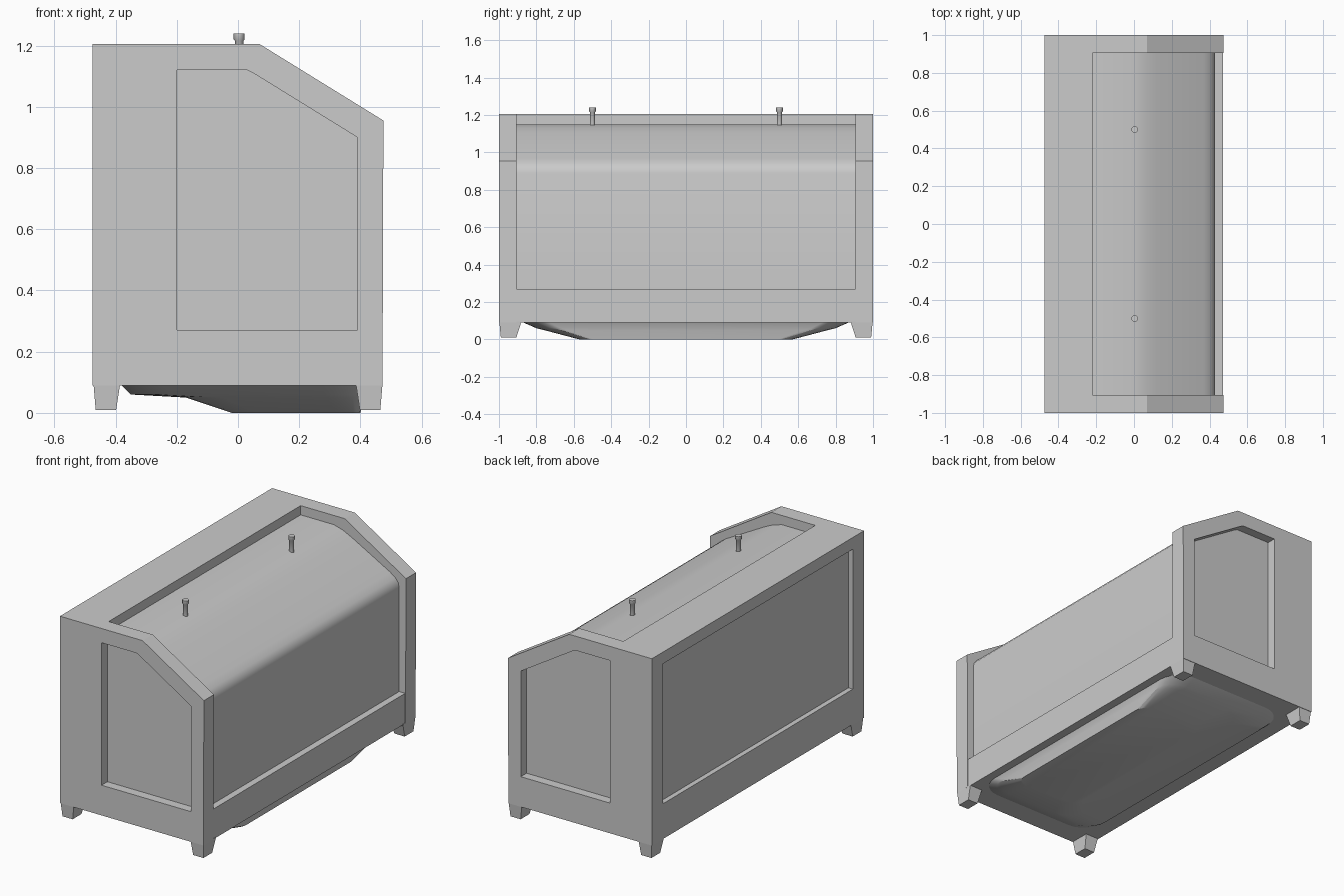
import bpy, bmesh, math

if "Cube" in bpy.data.objects:
    bpy.data.objects.remove(bpy.data.objects["Cube"])


def finish(name, bm, smooth=None):
    bmesh.ops.recalc_face_normals(bm, faces=bm.faces)
    me = bpy.data.meshes.new(name)
    bm.to_mesh(me)
    bm.free()
    ob = bpy.data.objects.new(name, me)
    bpy.context.collection.objects.link(ob)
    if smooth:
        bpy.ops.object.select_all(action='DESELECT')
        ob.select_set(True)
        bpy.context.view_layer.objects.active = ob
        bpy.ops.object.shade_smooth_by_angle(angle=math.radians(smooth))
    return ob


def loft(name, rings, smooth=None):
    """Closed solid through rings of equal point count."""
    bm = bmesh.new()
    vs = [[bm.verts.new(p) for p in r] for r in rings]
    n = len(rings[0])
    for a, b in zip(vs, vs[1:]):
        for i in range(n):
            j = (i + 1) % n
            bm.faces.new((a[i], a[j], b[j], b[i]))
    bm.faces.new(vs[0])
    bm.faces.new(vs[-1])
    return finish(name, bm, smooth)


def prism(name, profile, y0, y1, smooth=None):
    return loft(name, [[(x, y, z) for x, z in profile] for y in (y0, y1)], smooth)


def cut(ob, cutter):
    m = ob.modifiers.new("recess", 'BOOLEAN')
    m.operation, m.solver, m.object = 'DIFFERENCE', 'EXACT', cutter
    bpy.context.view_layer.objects.active = ob
    bpy.ops.object.modifier_apply(modifier=m.name)
    bpy.data.objects.remove(cutter)


def rect(x0, x1, y0, y1, z):
    return [(x0, y0, z), (x1, y0, z), (x1, y1, z), (x0, y1, z)]


def round_rect(x0, x1, hy, r, z, seg=6):
    pts = []
    for k, (cx, cy) in enumerate([(x1 - r, hy - r), (x0 + r, hy - r),
                                  (x0 + r, r - hy), (x1 - r, r - hy)]):
        for i in range(seg + 1):
            a = math.pi / 2 * (k + i / seg)
            pts.append((cx + r * math.cos(a), cy + r * math.sin(a), z))
    return pts


# main casing with raised back rail, rounded sloping lid and lower sill
core = [(-.475, .09), (.47, .09), (.47, .27), (.43, .27), (.43, .89), (.424, .918),
        (.405, .942), (.37, .967), (.12, 1.104), (.06, 1.133), (0, 1.15),
        (-.22, 1.15), (-.22, 1.205), (-.475, 1.205)]
casing = prism("casing", core, -.905, .905, 32)
cut(casing, prism("back_cutter", [(-.6, .3), (-.445, .3), (-.445, 1.135), (-.6, 1.135)],
                  -.895, .895))

# end frames with recessed panels
outer = [(-.475, .09), (.472, .09), (.475, .955), (.07, 1.205), (-.475, 1.205)]
inner = [(-.2, .27), (.39, .27), (.39, .9), (.05, 1.11), (.03, 1.12), (-.2, 1.12)]
for s, label in ((-1, "front"), (1, "rear")):
    frame = prism(label + "_end_frame", outer, s * .905, s)
    cut(frame, prism("end_cutter", inner, s * .945, s * 1.1))

# tapered feet
for sx in (-1, 1):
    for sy in (-1, 1):
        top = rect(sx * .385, sx * .472, sy * .88, sy * .998, .095)
        bottom = rect(sx * .398, sx * .465, sy * .907, sy * .99, .01)
        loft("foot", [top, bottom])

# shallow underside pan, deepest toward the sloped side
loft("underside_pan", [
    round_rect(-.385, .42, .88, .14, .095),
    round_rect(-.35, .41, .80, .13, .06),
    round_rect(-.17, .41, .76, .12, .05),
    round_rect(-.02, .40, .57, .08, 0)], 25)

# lid pins with slightly wider heads
for y in (-.5, .5):
    loft("lid_pin", [[(r * math.cos(i * math.pi / 6) + .004, y + r * math.sin(i * math.pi / 6), z)
                      for i in range(12)]
                     for r, z in ((.014, 1.13), (.014, 1.215), (.018, 1.22), (.018, 1.24))], 40)
